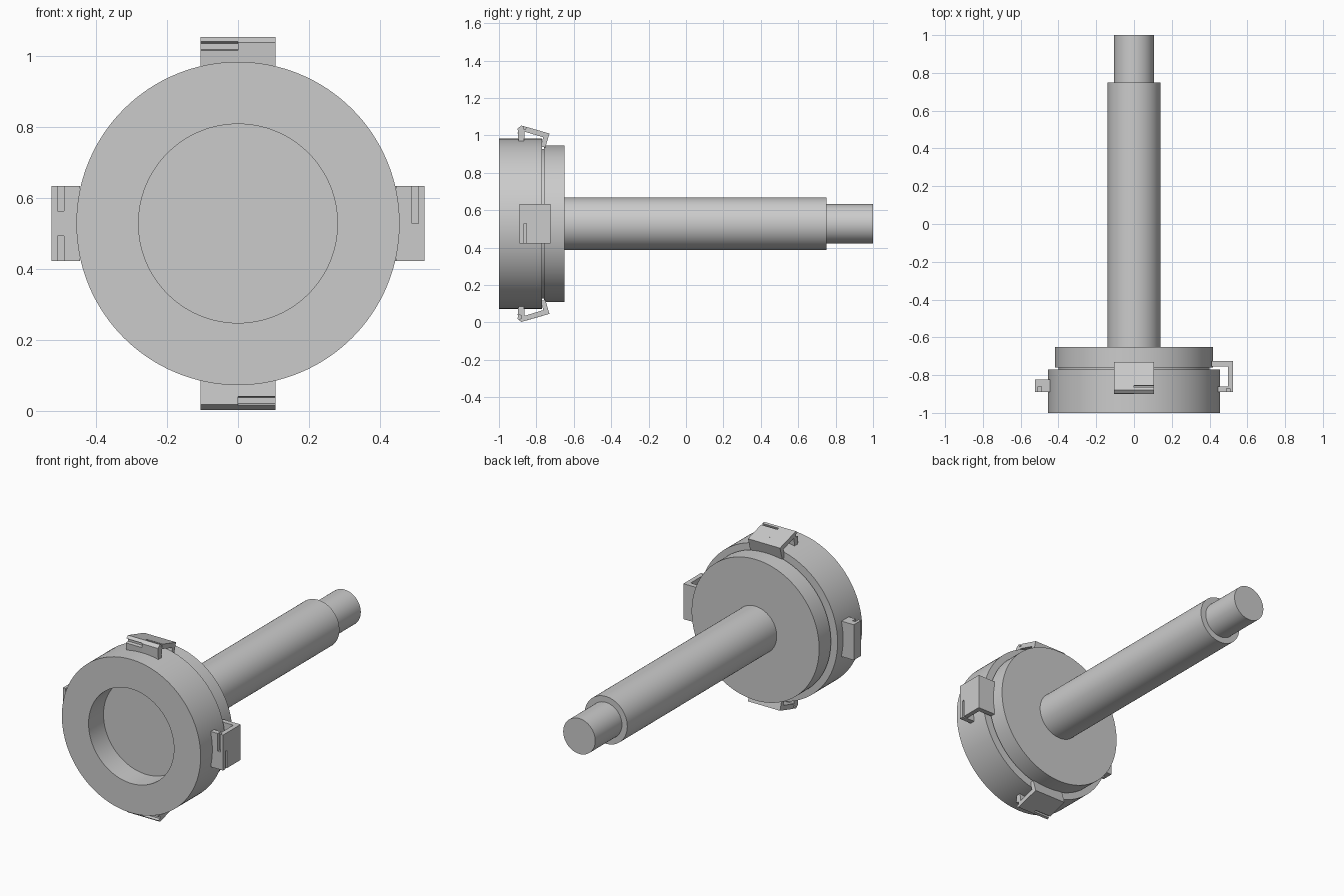
import bpy, bmesh, math
from mathutils import Matrix

if "Cube" in bpy.data.objects:
    bpy.data.objects.remove(bpy.data.objects["Cube"])

AXIS_Z = 0.528
SEG = 128


def finish(bm, name, angle=30):
    bmesh.ops.recalc_face_normals(bm, faces=bm.faces)
    me = bpy.data.meshes.new(name)
    bm.to_mesh(me)
    bm.free()
    ob = bpy.data.objects.new(name, me)
    bpy.context.collection.objects.link(ob)
    ob.location.z = AXIS_Z
    bpy.ops.object.select_all(action='DESELECT')
    ob.select_set(True)
    bpy.context.view_layer.objects.active = ob
    bpy.ops.object.shade_smooth_by_angle(angle=math.radians(angle))
    return ob


def lathe(name, profile):
    """Turn (radius, y) points about the y axis; both ends are capped."""
    bm = bmesh.new()
    rings = []
    for r, y in profile:
        rings.append([bm.verts.new((r * math.sin(2 * math.pi * i / SEG), y,
                                    r * math.cos(2 * math.pi * i / SEG))) for i in range(SEG)])
    for a, b in zip(rings, rings[1:]):
        for i in range(SEG):
            j = (i + 1) % SEG
            bm.faces.new((a[i], a[j], b[j], b[i]))
    bm.faces.new(rings[0])
    bm.faces.new(rings[-1])
    return finish(bm, name)


def extrusions(name, sections, turn):
    """Extrude (y, radius) outlines across x, then turn them about the axis."""
    bm = bmesh.new()
    for x0, x1, outline in sections:
        a = [bm.verts.new((x0, y, r)) for y, r in outline]
        b = [bm.verts.new((x1, y, r)) for y, r in outline]
        bm.faces.new(a)
        bm.faces.new(b)
        for i in range(len(a)):
            j = (i + 1) % len(a)
            bm.faces.new((a[i], a[j], b[j], b[i]))
    bm.transform(Matrix.Rotation(math.radians(turn), 4, 'Y'))
    return finish(bm, name)


# Cup head with front recess and a thin groove behind the large rim
lathe("head", [(0.28, -0.86), (0.28, -1.0), (0.455, -1.0), (0.455, -0.77),
               (0.40, -0.77), (0.40, -0.76), (0.418, -0.76), (0.418, -0.65), (0.10, -0.65)])

# Stepped shaft
lathe("shaft", [(0.14, -0.66), (0.14, 0.75), (0.105, 0.75), (0.105, 1.0)])

W = 0.105
# Tilted clips (top and bottom): one half grooved in front, other half slotted on top
inside = [(-0.73, 0.482), (-0.752, 0.408), (-0.777, 0.412), (-0.763, 0.462),
          (-0.862, 0.492), (-0.866, 0.44), (-0.896, 0.44)]
grooved = [(-0.90, 0.487), (-0.88, 0.49), (-0.88, 0.507), (-0.897, 0.512), (-0.88, 0.525)] + inside
slotted = [(-0.90, 0.51), (-0.88, 0.525), (-0.866, 0.521), (-0.87, 0.507),
           (-0.858, 0.504), (-0.854, 0.518)] + inside
for name, turn in (("top_clip", 0), ("bottom_clip", 180)):
    extrusions(name, [(-W, 0, grooved), (0, W, slotted)], turn)

# Straight clip on the right
inside = [(-0.725, 0.525), (-0.725, 0.41), (-0.755, 0.41), (-0.755, 0.498),
          (-0.86, 0.498), (-0.86, 0.445), (-0.89, 0.445)]
grooved = [(-0.89, 0.49), (-0.872, 0.49), (-0.872, 0.508), (-0.89, 0.508), (-0.89, 0.525)] + inside
slotted = [(-0.89, 0.525), (-0.866, 0.525), (-0.866, 0.51), (-0.854, 0.51), (-0.854, 0.525)] + inside
extrusions("right_clip", [(-W, 0, grooved), (0, W, slotted)], 90)

# Short block on the left, notched at both ends
plain = [(-0.89, 0.525), (-0.822, 0.525), (-0.822, 0.445), (-0.89, 0.445)]
notched = plain + [(-0.89, 0.49), (-0.86, 0.49), (-0.86, 0.508), (-0.89, 0.508)]
extrusions("left_clip", [(-W, -0.035, notched), (-0.035, 0.035, plain), (0.035, W, notched)], -90)
